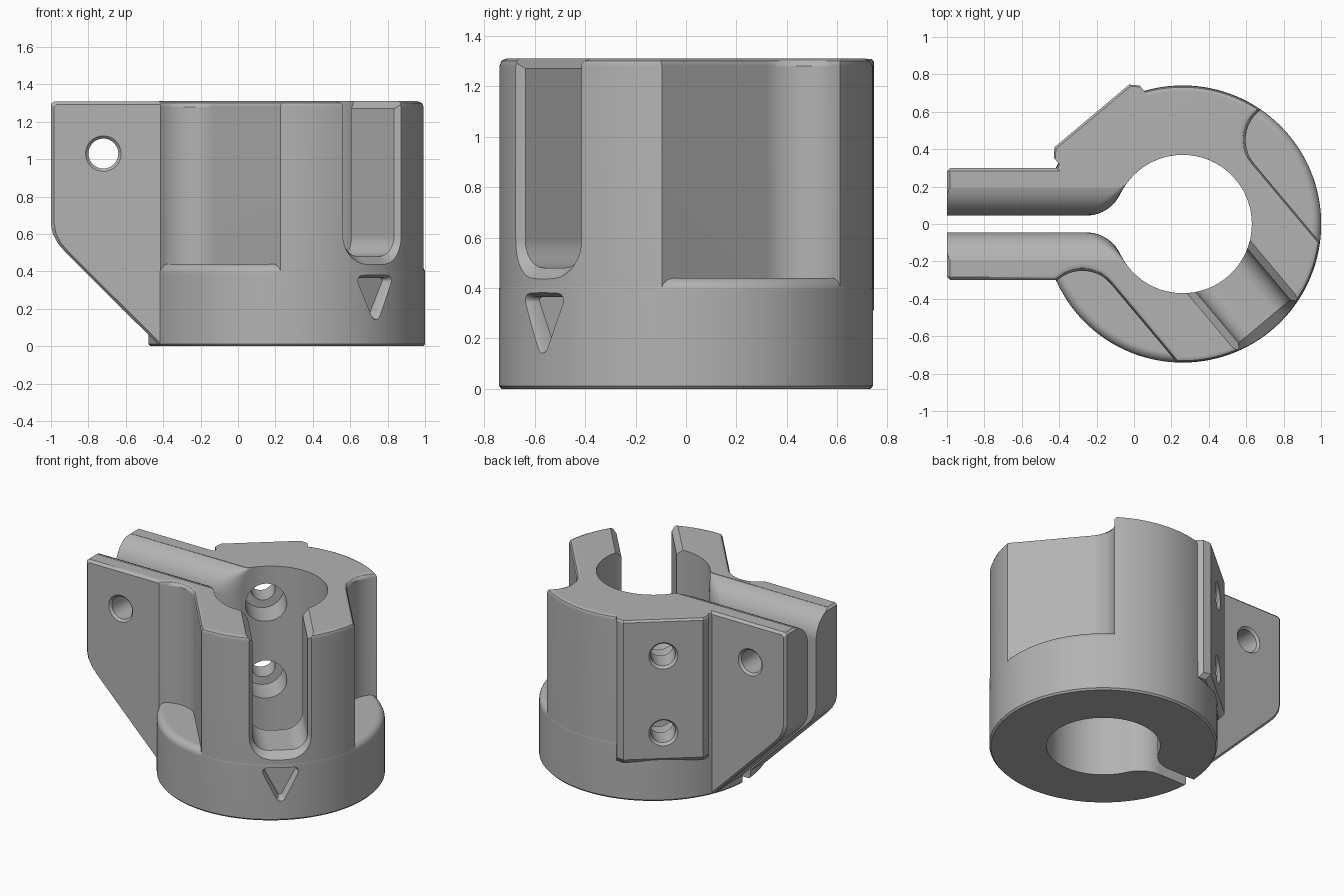
import bpy, bmesh
from math import pi, sin, cos, atan2, sqrt, radians
from mathutils import Matrix, Vector

if "Cube" in bpy.data.objects:
    bpy.data.objects.remove(bpy.data.objects["Cube"])

CX, HEIGHT, BORE = 0.26, 1.31, 0.37
AXIS = Matrix.Translation((CX, 0, 0))
# Local frame: x points out through the open side slot
SLOT = AXIS @ Matrix.Rotation(radians(-50), 4, 'Z')
UPRIGHT = AXIS @ Matrix.Rotation(radians(-90), 4, 'Y')

grey = bpy.data.materials.new("plain_grey")
grey.use_nodes = True
grey.diffuse_color = (0.45, 0.45, 0.45, 1)
grey.node_tree.nodes["Principled BSDF"].inputs["Base Color"].default_value = grey.diffuse_color


def loft(name, rings, frame=Matrix()):
    """Skin closed rings of equal length and cap both ends."""
    bm = bmesh.new()
    loops = [[bm.verts.new(frame @ Vector(p)) for p in ring] for ring in rings]
    n = len(loops[0])
    for a, b in zip(loops, loops[1:]):
        for i in range(n):
            j = (i + 1) % n
            bm.faces.new((a[i], a[j], b[j], b[i]))
    bm.faces.new(loops[0])
    bm.faces.new(loops[-1])
    bmesh.ops.recalc_face_normals(bm, faces=bm.faces[:])
    mesh = bpy.data.meshes.new(name)
    bm.to_mesh(mesh)
    bm.free()
    mesh.materials.append(grey)
    obj = bpy.data.objects.new(name, mesh)
    bpy.context.collection.objects.link(obj)
    return obj


def turned(name, profile, frame, sides=48):
    """Round part along local x from (position, radius) pairs."""
    rings = [[(x, r * cos(2 * pi * i / sides), r * sin(2 * pi * i / sides))
              for i in range(sides)] for x, r in profile]
    return loft(name, rings, frame)


def arc(cx, cy, r, start, end, steps=8):
    return [(cx + r * cos(start + (end - start) * i / steps),
             cy + r * sin(start + (end - start) * i / steps)) for i in range(steps + 1)]


def combine(target, tool, operation):
    mod = target.modifiers.new("combine", 'BOOLEAN')
    mod.operation, mod.solver, mod.object = operation, 'EXACT', tool
    bpy.ops.object.select_all(action='DESELECT')
    bpy.context.view_layer.objects.active = target
    target.select_set(True)
    bpy.ops.object.modifier_apply(modifier=mod.name)
    bpy.data.objects.remove(tool)


# Upper barrel with a softened top rim
body = turned("clamp_body", [(0.2, 0.739), (1.28, 0.739), (1.3, 0.731), (HEIGHT, 0.71)], UPRIGHT, 128)

# Clamp ears, one block that the keyhole later splits
ear_side = [(-0.1, 0.002), (-0.42, 0.002), (-0.92, 0.5), (-0.96, 0.545), (-0.99, 0.6),
            (-1, 0.65), (-1, 1.295), (-0.985, 1.309), (-0.1, 1.309)]


def ear_ring(y, scale):
    return [(-0.3 + (x + 0.3) * scale, y, 0.65 + (z - 0.65) * scale) for x, z in ear_side]


ears = loft("ears", [ear_ring(-0.3, 0.975), ear_ring(-0.283, 1), ear_ring(0.283, 1), ear_ring(0.3, 0.975)])
combine(body, ears, 'UNION')

# Flat side pockets with a filleted end wall and eased top edge
pocket = arc(0, 0.7, 0.2, pi, 1.5 * pi, 10) + [(1, 0.5), (1, 1.1), (-0.2, 1.1)]
for side in (1, -1):
    layers = [(0.3, 0), (1.28, 0), (1.3, 0.01), (1.311, 0.03), (1.4, 0.03)]
    cutter = loft("pocket", [[(u - o, side * (v - o), z) for u, v in pocket] for z, o in layers], SLOT)
    combine(body, cutter, 'DIFFERENCE')

# Base drum with a rounded shoulder under the pockets
shoulder = [(z, r) for r, z in arc(0.691, 0.39, 0.05, 0, pi / 2, 6)]
base = turned("base", [(0, 0.73), (0.012, 0.741)] + shoulder, UPRIGHT, 128)
combine(body, base, 'UNION')

# Screw pad on the outside, opposite the slot
pad_plan = [(-0.5, 0.3), (-0.715, 0.3), (-0.755, 0.26), (-0.755, -0.26), (-0.715, -0.3), (-0.5, -0.3)]
pad_layers = [(0.28, 0.035), (0.315, 0), (1.295, 0), (1.308, 0.012)]
pad = loft("screw_pad", [[(u + o, v, z) for u, v in pad_plan] for z, o in pad_layers], SLOT)
combine(body, pad, 'UNION')


# Keyhole: bore and ear gap joined by fillets
def keyhole(z, half_gap, r):
    yc = half_gap + r
    xc = CX - sqrt((BORE + r) ** 2 - yc ** 2)
    half = [(-1.2, half_gap)] + arc(xc, yc, r, -pi / 2, atan2(-yc, CX - xc), 10)
    half += arc(CX, 0, BORE, atan2(yc, xc - CX), 0, 32)[1:]
    return [(x, y, z) for x, y in half + [(x, -y) for x, y in half[-2::-1]]]


ROUND = 0.18
rings = [keyhole(-0.1, 0.045, 0.2)]
for step in range(9):
    t = radians(10 * step)
    off = ROUND * (1 - cos(t))
    rings.append(keyhole(HEIGHT - ROUND + ROUND * sin(t), 0.045 + off, max(0.2 - off, 0.03)))
rings.append([(x, y, 1.4) for x, y, z in rings[-1]])
combine(body, loft("keyhole", rings), 'DIFFERENCE')


# Open side slot with rounded bottom and flared outer edge
def slot_ring(u, grow):
    r = 0.11 + grow
    outline = [(0.18 + grow, 1.5)] + arc(0.07, 0.59, r, 0, -pi / 2)
    outline += arc(-0.07, 0.59, r, -pi / 2, -pi) + [(-0.18 - grow, 1.5)]
    return [(u, v, z) for v, z in outline]


combine(body, loft("slot", [slot_ring(0.05, 0), slot_ring(0.68, 0), slot_ring(0.78, 0.075)], SLOT), 'DIFFERENCE')

# Chamfer along the top of the slot
wedge = [(-0.17, 1.26), (0.17, 1.26), (0.27, 1.36), (-0.27, 1.36)]
combine(body, loft("slot_chamfer", [[(u, v, z) for v, z in wedge] for u in (0.1, 1)], SLOT), 'DIFFERENCE')


# Triangular marker recess below the slot
def marker_ring(u, r):
    a = radians(27)
    outline = arc(0.09, 0.35, r, -a, pi / 2, 5) + arc(-0.09, 0.35, r, pi / 2, pi + a, 5)
    outline += arc(0, 0.173, r, pi + a, 2 * pi - a, 5)
    return [(u, v, z) for v, z in outline]


combine(body, loft("marker", [marker_ring(0.67, 0.014), marker_ring(0.71, 0.017), marker_ring(0.77, 0.045)], SLOT),
        'DIFFERENCE')

# Counterbored screw holes through the pad
for z in (0.5, 1.05):
    profile = [(-0.2, 0.135), (-0.58, 0.135), (-0.58, 0.08), (-0.735, 0.08), (-0.775, 0.11)]
    combine(body, turned("screw_hole", profile, SLOT @ Matrix.Translation((0, 0, z))), 'DIFFERENCE')

# Clamping bolt hole through both ears
bolt_frame = Matrix.Translation((-0.72, 0, 1.03)) @ Matrix.Rotation(pi / 2, 4, 'Z')
bolt = [(-0.32, 0.115), (-0.285, 0.08), (0.285, 0.08), (0.32, 0.115)]
combine(body, turned("bolt_hole", bolt, bolt_frame), 'DIFFERENCE')

# Smooth curved faces, keep machined edges crisp
bpy.ops.object.shade_smooth_by_angle(angle=radians(30))
weighted = body.modifiers.new("weighted_normals", 'WEIGHTED_NORMAL')
weighted.keep_sharp = True
